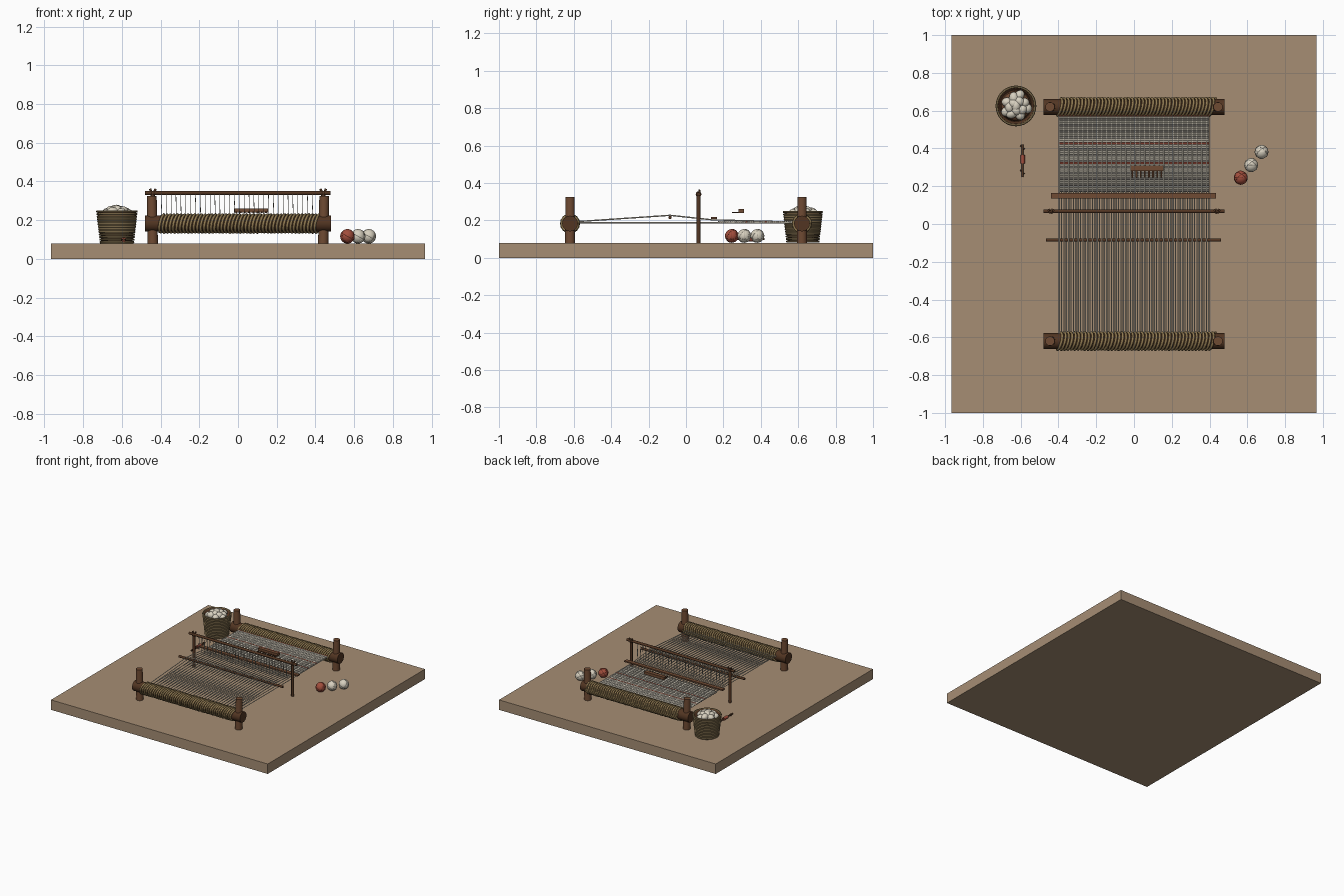
import bpy, math, random
from mathutils import Vector

random.seed(4)
if "Cube" in bpy.data.objects:
    bpy.data.objects.remove(bpy.data.objects["Cube"], do_unlink=True)


def material(name, r, g, b):
    m = bpy.data.materials.new(name)
    m.use_nodes = True
    m.diffuse_color = (r, g, b, 1)
    m.node_tree.nodes["Principled BSDF"].inputs["Base Color"].default_value = (r, g, b, 1)
    return m


EARTH = material("packed earth", 0.38, 0.27, 0.175)
DARK = material("dark wood", 0.085, 0.036, 0.016)
WOOD = material("brown wood", 0.16, 0.07, 0.033)
ROPE = material("straw rope", 0.29, 0.2, 0.085)
REED = material("basket reed", 0.25, 0.18, 0.085)
CREAM = material("cream wool", 0.68, 0.63, 0.52)
GREY = material("grey wool", 0.3, 0.28, 0.25)
RED = material("red wool", 0.36, 0.075, 0.045)


def finish(name, mat, smooth=True):
    ob = bpy.context.object
    ob.name = name
    ob.data.materials.append(mat)
    if smooth:
        bpy.ops.object.shade_smooth_by_angle()
    return ob


def box(name, centre, size, mat):
    bpy.ops.mesh.primitive_cube_add(size=1, location=centre)
    bpy.context.object.scale = size
    return finish(name, mat, False)


def rod(name, a, b, r, mat, tip=None, sides=14):
    a, b = Vector(a), Vector(b)
    d = b - a
    bpy.ops.mesh.primitive_cone_add(vertices=sides, radius1=r, radius2=tip or r,
                                    depth=d.length, location=(a + b) / 2)
    bpy.context.object.rotation_euler = d.to_track_quat('Z', 'Y').to_euler()
    return finish(name, mat)


def ball(name, centre, size, mat):
    bpy.ops.mesh.primitive_uv_sphere_add(segments=20, ring_count=12, radius=1, location=centre)
    bpy.context.object.scale = size
    return finish(name, mat)


def ring(name, centre, major, minor, mat, rot=(0, 0, 0)):
    bpy.ops.mesh.primitive_torus_add(major_radius=major, minor_radius=minor, major_segments=32,
                                     minor_segments=6, location=centre, rotation=rot)
    return finish(name, mat)


def cords(name, paths, r, mat, res=0):
    cu = bpy.data.curves.new(name, 'CURVE')
    cu.dimensions = '3D'
    cu.bevel_depth = r
    cu.bevel_resolution = res
    cu.use_fill_caps = True
    for path in paths:
        sp = cu.splines.new('POLY')
        sp.points.add(len(path) - 1)
        for p, co in zip(sp.points, path):
            p.co = (*co, 1)
    cu.materials.append(mat)
    ob = bpy.data.objects.new(name, cu)
    bpy.context.collection.objects.link(ob)
    return ob


# Ground slab
box("ground_slab", (0, 0, 0.04), (1.93, 2, 0.08), EARTH)

# Front and back beams, rope wrapping and corner posts
BEAM_Z = 0.183
for end, s in (("front", -1), ("back", 1)):
    y = 0.62 * s
    rod(end + "_beam", (-0.48, y, BEAM_Z), (0.48, y, BEAM_Z), 0.042, DARK, sides=20)
    turns, steps = 46, 16
    coil = []
    for i in range(turns * steps + 1):
        a = 2 * math.pi * i / steps
        x = -0.4 + 0.82 * i / (turns * steps) + 0.018 * math.sin(a + 0.8)
        rr = 0.045 + random.uniform(-0.001, 0.002)
        coil.append((x, y + rr * math.cos(a), BEAM_Z + rr * math.sin(a)))
    cords(end + "_beam_rope", [coil], 0.007, ROPE, 1)
    for side, sx in (("right", -1), ("left", 1)):
        rod(f"{end}_{side}_post", (0.44 * sx, y, 0.08), (0.445 * sx, y, 0.325), 0.027, WOOD, 0.025)

# Warp: alternate threads lie flat or rise over the shed rod
flat, raised = [], []
count = 64
for i in range(count):
    x = -0.396 + 0.792 * i / (count - 1)
    if i % 2:
        flat.append([(x, -0.59, 0.187), (x, 0.59, 0.187)])
    else:
        raised.append([(x, -0.59, 0.193), (x, -0.085, 0.227), (x, 0.14, 0.203), (x, 0.59, 0.191)])
cords("flat_warp", flat, 0.0035, CREAM)
cords("raised_warp", raised, 0.0035, CREAM)

# Woven cloth: weft rows with grey and red bands
rows = 39
weft = {"cream": [], "grey": [], "red": []}
for i in range(rows):
    y = 0.574 - 0.0105 * i
    key = "red" if i in (0, 14, 24) else "grey" if i % 3 == 2 else "cream"
    weft[key].append([(-0.397, y, 0.192), (0.397, y, 0.192)])
for key, mat in (("cream", CREAM), ("grey", GREY), ("red", RED)):
    cords(key + "_weft", weft[key], 0.0055, mat, 1)

# Shed rod and flat weaving sword
rod("shed_rod", (-0.465, -0.085, 0.216), (0.46, -0.085, 0.216), 0.009, DARK)
box("weaving_sword", (-0.003, 0.15, 0.213), (0.875, 0.03, 0.01), WOOD)

# Heddle frame: forked posts, bar, lashings and hanging loops
HY = 0.067
for side, sx in (("right", -1), ("left", 1)):
    x = 0.44 * sx
    rod(side + "_heddle_post", (x, HY, 0.08), (x, HY, 0.335), 0.011, DARK)
    for dx in (-0.014, 0.014):
        rod(side + "_heddle_fork", (x, HY, 0.32), (x + dx, HY + 0.006, 0.362), 0.007, DARK, 0.006)
    for dx in (-0.006, 0.006):
        ring(side + "_bar_lashing", (x + dx, HY, 0.34), 0.012, 0.003, WOOD, (0, math.pi / 2, 0))
rod("heddle_bar", (-0.48, HY, 0.34), (0.478, HY, 0.34), 0.01, DARK)
loops = []
for i in range(0, count, 2):
    x = -0.396 + 0.792 * i / (count - 1)
    loops.append([(x, HY - 0.007, 0.345), (x + 0.002, HY, 0.19 + 0.02 * random.random()),
                  (x, HY + 0.007, 0.345)])
cords("heddle_loops", loops, 0.0015, CREAM)

# Beating comb resting above the cloth
box("comb_handle", (0.068, 0.295, 0.25), (0.175, 0.03, 0.022), WOOD)
for i in range(8):
    box("comb_tooth", (-0.009 + 0.022 * i, 0.267, 0.242), (0.009, 0.04, 0.007), DARK)

# Shuttle with wound yarn
SX, SZ = -0.59, 0.1
rod("shuttle_stick", (SX, 0.25, SZ), (SX, 0.42, SZ), 0.006, DARK)
rod("shuttle_yarn", (SX, 0.32, SZ), (SX, 0.365, SZ), 0.012, RED)
for y in (0.275, 0.405):
    rod("shuttle_notch", (SX - 0.012, y + 0.01, SZ), (SX + 0.01, y - 0.01, SZ), 0.004, DARK)

# Yarn balls on the ground
for name, x, y, mat in (("red", 0.565, 0.245, RED), ("near_cream", 0.62, 0.312, CREAM),
                        ("far_cream", 0.675, 0.382, CREAM)):
    ball(name + "_yarn_ball", (x, y, 0.117), (0.0365,) * 3, mat)
    for k in range(4):
        ring(name + "_yarn_strand", (x, y, 0.117), 0.0355, 0.002, mat, (0.8 * k, 0.5 + 0.6 * k, 0))

# Coiled basket: open cup plus stacked reed coils
BX, BY = -0.625, 0.625
bpy.ops.mesh.primitive_cone_add(vertices=32, radius1=0.08, radius2=0.1, depth=0.165,
                                end_fill_type='NOTHING', location=(BX, BY, 0.1635))
cup = finish("basket_wall", DARK)
cup.modifiers.new("thickness", 'SOLIDIFY').thickness = 0.006
rod("basket_base", (BX, BY, 0.081), (BX, BY, 0.09), 0.082, REED, sides=32)
coils = 13
for i in range(coils):
    t = i / (coils - 1)
    ring("basket_coil", (BX, BY, 0.087 + 0.158 * t), 0.083 + 0.018 * t, 0.007, REED)

# Wool tufts heaped in the basket
ball("wool_fill", (BX, BY, 0.2), (0.078, 0.078, 0.04), WOOD)
for i in range(14):
    a, d = 2.4 * i, 0.017 * math.sqrt(i)
    z = 0.255 - 0.0018 * i
    tuft = ball("wool_tuft", (BX + d * math.cos(a), BY + d * math.sin(a), z),
                (random.uniform(0.026, 0.034), 0.025, 0.025), CREAM)
    tuft.rotation_euler.z = random.uniform(0, 3)
